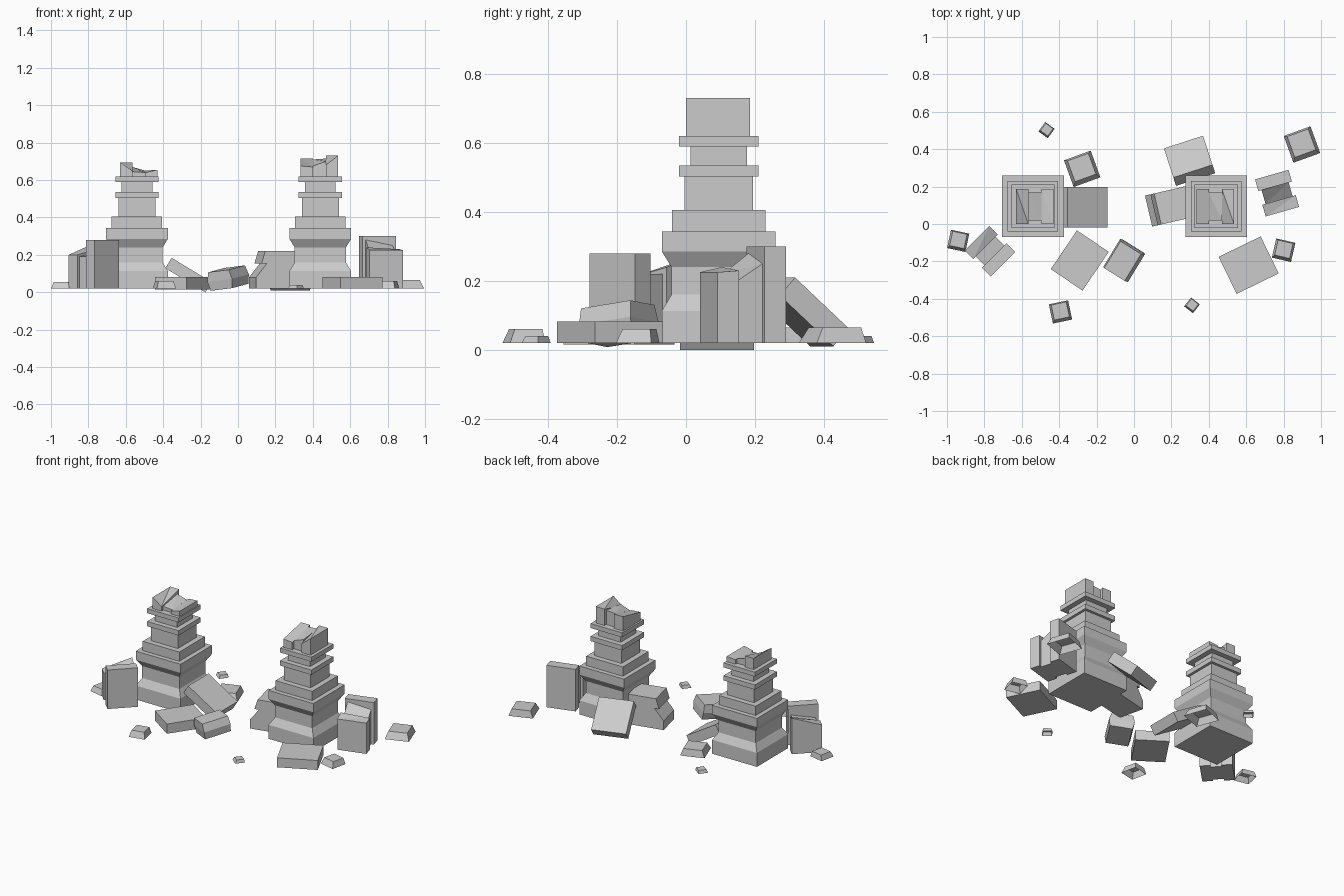
import bpy, math
from mathutils import Matrix, Euler, Vector

if "Cube" in bpy.data.objects:
    bpy.data.objects.remove(bpy.data.objects["Cube"])

CORNERS = [(-1, -1), (1, -1), (1, 1), (-1, 1)]


def make(name, verts, faces, loc=(0, 0, 0), rot=(0, 0, 0)):
    mat = Matrix.Translation(loc) @ Euler([math.radians(a) for a in rot]).to_matrix().to_4x4()
    me = bpy.data.meshes.new(name)
    me.from_pydata([mat @ Vector(v) for v in verts], [], faces)
    ob = bpy.data.objects.new(name, me)
    bpy.context.collection.objects.link(ob)
    return ob


def loft(name, rings, loc=(0, 0, 0), rot=(0, 0, 0), bottom=True):
    """Stack of rectangles (half_x, half_y, z[, shift_x, shift_y])."""
    verts, faces = [], []
    for r in rings:
        hx, hy, z, sx, sy = (tuple(r) + (0, 0))[:5]
        verts += [(cx * hx + sx, cy * hy + sy, z) for cx, cy in CORNERS]
    for k in range(len(rings) - 1):
        for i in range(4):
            j = (i + 1) % 4
            faces.append((4 * k + i, 4 * k + j, 4 * k + 4 + j, 4 * k + 4 + i))
    n = len(verts)
    faces.append((n - 4, n - 3, n - 2, n - 1))
    if bottom:
        faces.append((3, 2, 1, 0))
    return make(name, verts, faces, loc, rot)


def box(name, size, loc, rot):
    x, y, z = (s / 2 for s in size)
    return loft(name, [(x, y, -z), (x, y, z)], loc, rot)


def broken_block(name, x0, x1, hy, z0, tops, loc, angle):
    """Upright block whose four top corners end at different heights."""
    plan = [(x0, -hy), (x1, -hy), (x1, hy), (x0, hy)]
    verts = [(x, y, z0) for x, y in plan] + [(x, y, t) for (x, y), t in zip(plan, tops)]
    faces = [(3, 2, 1, 0)]
    faces += [(i, (i + 1) % 4, (i + 1) % 4 + 4, i + 4) for i in range(4)]
    faces += [(4, 5, 7), (5, 6, 7)]
    make(name, verts, faces, loc, (0, 0, angle))


def broken_shaft(name, loc, angle, z0, left, middle, right, hw=0.1):
    """Snapped H-section shaft: two flanges and a recessed web."""
    broken_block(name + "_left_flange", -hw, -hw + 0.065, 0.093, z0, left, loc, angle)
    broken_block(name + "_web", -hw + 0.065, hw - 0.065, 0.075, z0, middle, loc, angle)
    broken_block(name + "_right_flange", hw - 0.065, hw, 0.093, z0, right, loc, angle)


# stepped pedestals
PROFILE = [(0.165, 0.02), (0.165, 0.113), (0.137, 0.16), (0.137, 0.24), (0.165, 0.285),
           (0.165, 0.343), (0.135, 0.343), (0.135, 0.405), (0.099, 0.405), (0.099, 0.503),
           (0.116, 0.503), (0.116, 0.535), (0.082, 0.535), (0.082, 0.59),
           (0.116, 0.59), (0.116, 0.62)]
for side, x in (("left", -0.54), ("right", 0.44)):
    loft(side + "_pedestal", [(h, h, z) for h, z in PROFILE], (x, 0.095, 0))

# broken tops of the pedestals
broken_shaft("left_top", (-0.53, 0.093, 0), 0, 0.62,
             (0.695, 0.65, 0.695, 0.695), (0.645, 0.64, 0.65, 0.67), (0.64, 0.655, 0.655, 0.65))
broken_shaft("right_top", (0.435, 0.093, 0), 0, 0.62,
             (0.675, 0.67, 0.715, 0.715), (0.675, 0.70, 0.715, 0.71), (0.68, 0.73, 0.73, 0.73))

# free-standing broken shafts
broken_shaft("left_stump", (-0.77, -0.145, 0), -45, 0.02,
             (0.20, 0.20, 0.24, 0.26), (0.19, 0.19, 0.22, 0.22), (0.28,) * 4, 0.098)
broken_shaft("right_stump", (0.765, 0.165, 0), 106, 0.02,
             (0.225, 0.23, 0.24, 0.225), (0.20, 0.25, 0.28, 0.22), (0.30,) * 4, 0.103)

# leaning and fallen slabs
box("left_leaning_slab", (0.25, 0.215, 0.065), (-0.265, 0.09, 0.092), (0, 31, 0))
box("back_leaning_slab", (0.22, 0.22, 0.07), (0.297, 0.338, 0.11), (-42, 0, 18))
box("left_fallen_slab", (0.205, 0.25, 0.065), (-0.29, -0.195, 0.048), (0, 0, -34))
box("right_fallen_slab", (0.25, 0.22, 0.063), (0.613, -0.22, 0.051), (0, 0, 26))

# tilted chunk in the middle
loft("tilted_chunk", [(0.068, 0.085, -0.05), (0.078, 0.088, 0.0), (0.065, 0.085, 0.05)],
     (-0.053, -0.195, 0.076), (8, -6, -32))

# moulded base fragment beside the right pedestal
loft("base_fragment", [(0.115, 0.085, 0.02), (0.115, 0.085, 0.08), (0.085, 0.085, 0.155, 0.03),
                       (0.1, 0.085, 0.155, 0.015), (0.09, 0.085, 0.22, 0.025)],
     (0.19, 0.095, 0), (0, 0, 13))

# small tapered rubble, open underneath
RUBBLE = [(-0.94, -0.09, 0.10, -12, 0.055), (-0.277, 0.295, 0.152, 20, 0.065),
          (-0.393, -0.47, 0.105, 12, 0.06), (-0.468, 0.502, 0.062, -36, 0.04),
          (0.898, 0.425, 0.152, 20, 0.065), (0.80, -0.14, 0.105, -13, 0.06),
          (0.31, -0.435, 0.06, -38, 0.04)]
for i, (x, y, s, a, top) in enumerate(RUBBLE):
    h = s / 2
    loft(f"rubble_{i + 1}", [(h, h, 0.02), (h * 0.78, h * 0.78, top, 0, h * 0.1)],
         (x, y, 0), (0, 0, a), bottom=False)
